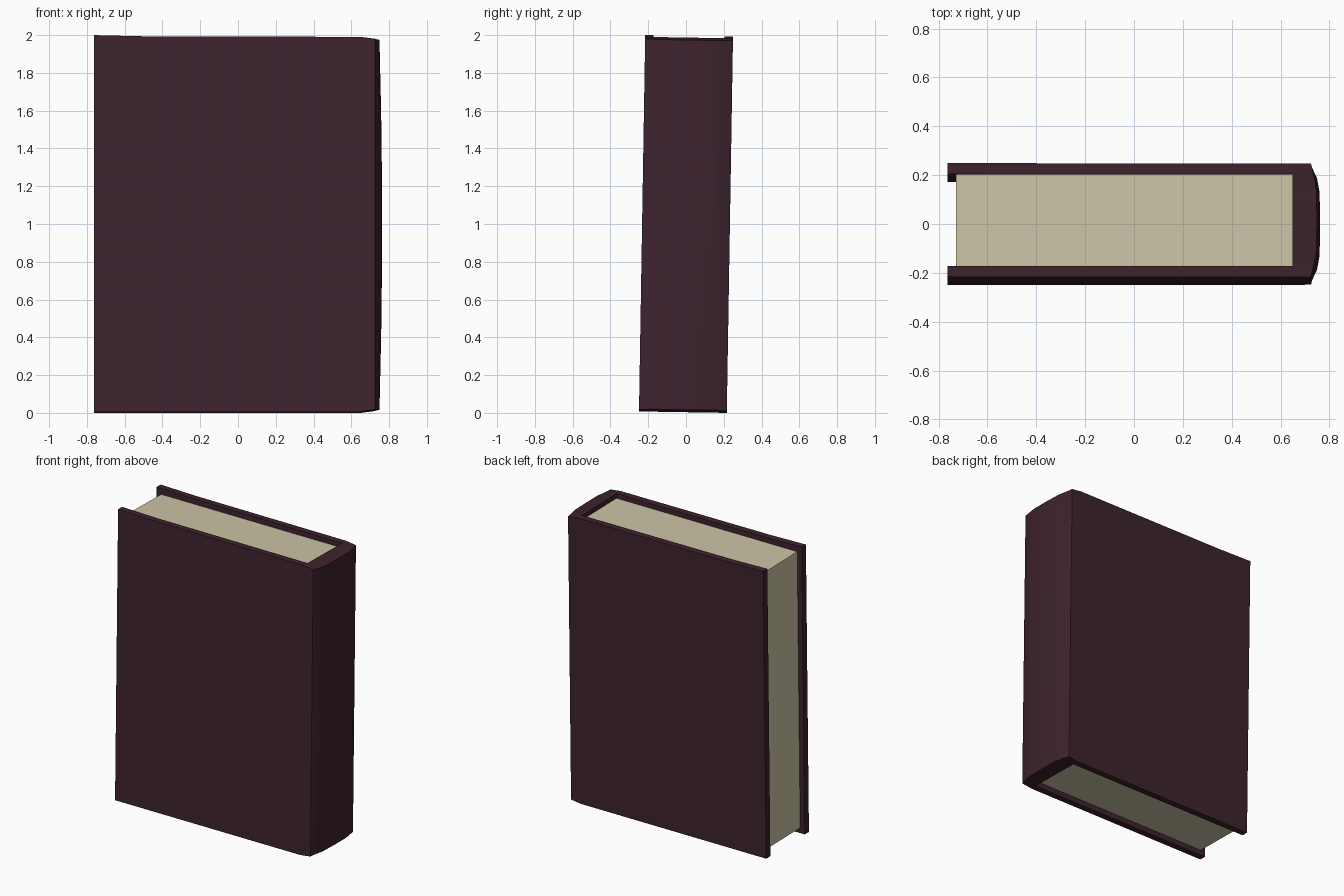
import bpy, bmesh
from mathutils import Matrix

if "Cube" in bpy.data.objects:
    bpy.data.objects.remove(bpy.data.objects["Cube"])

LEAN = Matrix.Translation((0, 0, 1)) @ Matrix.Rotation(-0.0165, 4, 'X')


def material(name, rgb):
    m = bpy.data.materials.new(name)
    m.diffuse_color = (*rgb, 1)
    m.use_nodes = True
    m.node_tree.nodes["Principled BSDF"].inputs["Base Color"].default_value = m.diffuse_color
    return m


def finish(bm, name, mat):
    bmesh.ops.recalc_face_normals(bm, faces=bm.faces)
    bm.transform(LEAN)
    me = bpy.data.meshes.new(name)
    bm.to_mesh(me)
    bm.free()
    me.materials.append(mat)
    ob = bpy.data.objects.new(name, me)
    bpy.context.collection.objects.link(ob)
    return ob


def interp(x, pts):
    if x <= pts[0][0]:
        return pts[0][1]
    for (a, p), (b, q) in zip(pts, pts[1:]):
        if x <= b:
            return p + (q - p) * (x - a) / (b - a)
    return pts[-1][1]


burgundy = material("dark burgundy", (0.048, 0.0165, 0.027))
cream = material("cream paper", (0.60, 0.55, 0.38))

# Cover: U-shaped section (two boards and rounded spine) lofted upwards
outer = [(-.763, .2325), (-.5, .2325), (.65, .2325), (.725, .2325),
         (.75, .185), (.761, .125), (.763, 0)]
inner = [(-.763, .1875), (-.5, .1875), (.6, .1875), (.65, .1875),
         (.65, .15), (.65, .1), (.65, 0)]


def mirrored(p):
    return p + [(x, -y) for x, y in reversed(p[:-1])]


outer, inner = mirrored(outer), mirrored(inner)
n = len(outer)
top = [(-.763, .9963), (-.5, .990), (.65, .987), (.75, .974)]
bottom = [(.65, -.9963), (.75, -.983)]

bm = bmesh.new()
rows = []
for t in (-1, -.6, -.25, .25, .6, 1):
    row = []
    for x, y in outer + inner[::-1]:
        lo, hi = interp(x, bottom), interp(x, top)
        z = lo + (hi - lo) * (t + 1) / 2
        if x > .73:                      # spine bulges at mid height
            x -= .014 * t * t
        row.append(bm.verts.new((x, y, z)))
    rows.append(row)
for a, b in zip(rows, rows[1:]):
    for i in range(2 * n):
        j = (i + 1) % (2 * n)
        bm.faces.new((a[i], a[j], b[j], b[i]))
for r in (rows[0], rows[-1]):            # end caps between outer and inner paths
    for i in range(n - 1):
        bm.faces.new((r[i], r[i + 1], r[2 * n - 2 - i], r[2 * n - 1 - i]))
cover = finish(bm, "cover", burgundy)

# Page block, recessed inside the cover
bm = bmesh.new()
bmesh.ops.create_cube(bm, size=1)
for v in bm.verts:
    v.co.x = .65 if v.co.x > 0 else -.728
    v.co.y *= .375
    v.co.z = .955 if v.co.z > 0 else -.96
finish(bm, "page_block", cream)

bpy.ops.object.select_all(action='DESELECT')
cover.select_set(True)
bpy.context.view_layer.objects.active = cover
bpy.ops.object.shade_smooth_by_angle(angle=0.5)
